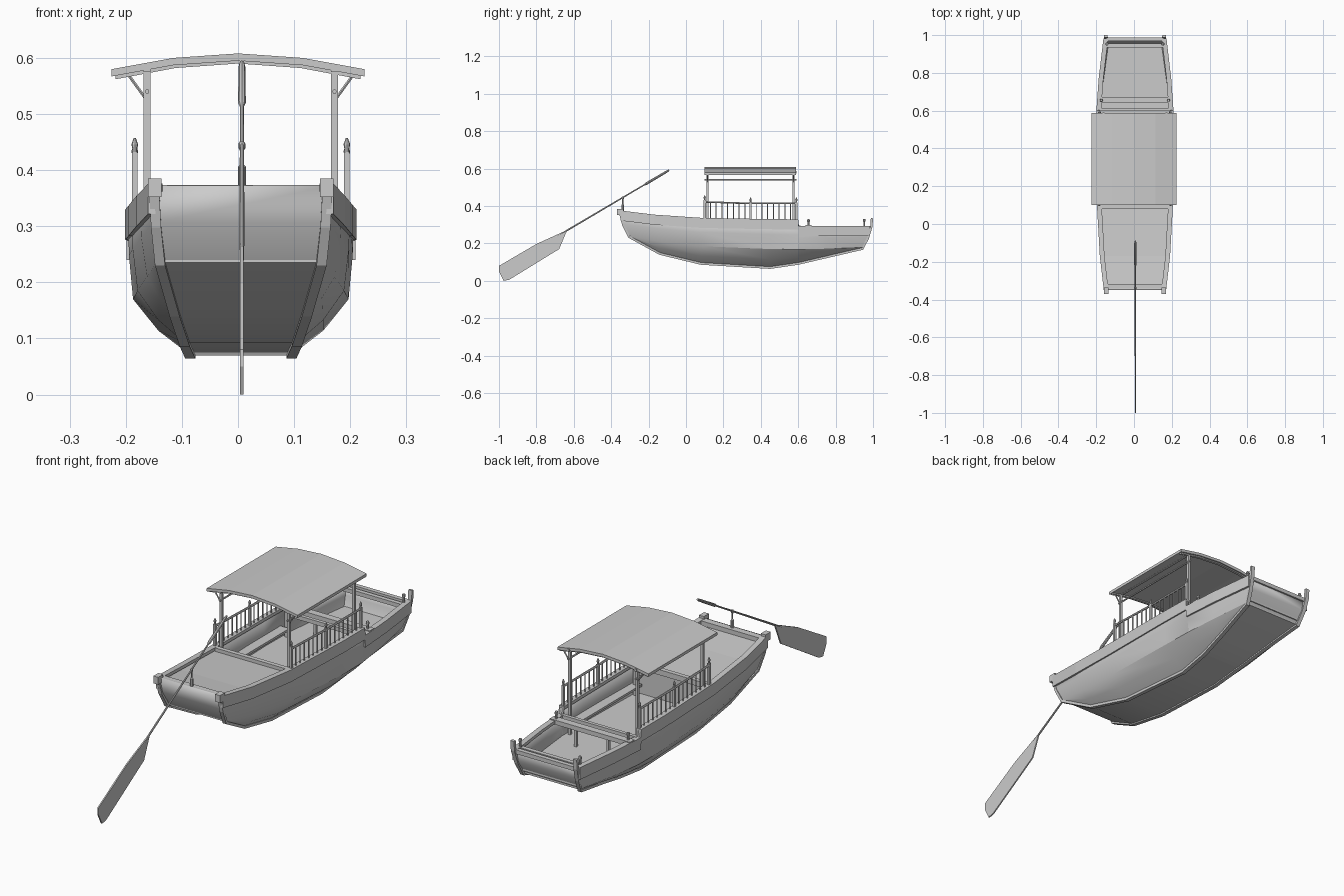
import bpy, bmesh
from mathutils import Vector

if "Cube" in bpy.data.objects:
    bpy.data.objects.remove(bpy.data.objects["Cube"])

CX = 0.005  # centre line of the boat


def mesh(name, verts, faces, smooth=False):
    me = bpy.data.meshes.new(name)
    me.from_pydata([tuple(v) for v in verts], [], faces)
    bm = bmesh.new()
    bm.from_mesh(me)
    bmesh.ops.recalc_face_normals(bm, faces=bm.faces)
    bm.to_mesh(me)
    bm.free()
    ob = bpy.data.objects.new(name, me)
    bpy.context.collection.objects.link(ob)
    if smooth:
        bpy.ops.object.select_all(action='DESELECT')
        ob.select_set(True)
        bpy.context.view_layer.objects.active = ob
        bpy.ops.object.shade_smooth_by_angle(angle=0.5)
    return ob


def loft(name, rings, smooth=False):
    n = len(rings[0])
    verts = [v for r in rings for v in r]
    faces = [(i*n+j, i*n+(j+1) % n, (i+1)*n+(j+1) % n, (i+1)*n+j)
             for i in range(len(rings)-1) for j in range(n)]
    faces += [tuple(range(n)), tuple(range(len(verts)-n, len(verts)))]
    return mesh(name, verts, faces, smooth)


def box(name, x0, x1, y0, y1, z0, z1):
    return loft(name, [[(x0, y, z0), (x1, y, z0), (x1, y, z1), (x0, y, z1)] for y in (y0, y1)])


def turned(name, p, q, profile, sides=8):
    """Round rod from p to q; profile is (fraction, radius) pairs."""
    p, q = Vector(p), Vector(q)
    rot = (q-p).to_track_quat('Z', 'Y')
    rings = []
    for t, r in profile:
        c = p.lerp(q, t)
        rings.append([c + rot @ (Vector((r, 0, 0)))if k == 0 else
                      c + rot @ (Vector((r, 0, 0)).copy().xyz @ turn(k, sides)) for k in range(sides)])
    return loft(name, rings, True)


def turn(k, n):
    from mathutils import Matrix
    return Matrix.Rotation(6.2831853*k/n, 3, 'Z')


def rod(name, p, q, r, sides=6):
    return turned(name, p, q, [(0, r), (1, r)], sides)


# Hull stations: y, bottom half width, z, chine half width, z, top half width, z, top y
S = [(-.30, .14, .235, .148, .24, .16, .372, -.35),
     (-.14, .118, .145, .167, .21, .181, .350, -.17),
     (.08, .10, .092, .184, .185, .195, .333, .08),
     (.45, .09, .07, .192, .170, .201, .326, .45),
     (.60, .097, .092, .189, .168, .199, .325, .60),
     (.602, .097, .092, .189, .168, .199, .29, .602),
     (.75, .114, .127, .174, .172, .187, .29, .77),
     (.945, .14, .174, .146, .181, .162, .29, .982)]

# Hull shell, open at the top
verts, faces = [], []
for i, (y, b, zb, c, zc, t, zt, yt) in enumerate(S):
    end = -.012 if i == 0 else .012 if i == len(S)-1 else 0
    half = [(t, yt, zt), (c*.4+t*.6+.002, (y+yt)/2+end, (zc+zt)/2), (c, y, zc),
            ((b+c)/2+(c-b)*.06, y, (zb+zc)/2-(zc-zb)*.06), (b, y, zb)]
    verts += [(CX+x, yy, z) for x, yy, z in half] + [(CX-x, yy, z) for x, yy, z in half[::-1]]
for i in range(len(S)-1):
    faces += [(i*10+j, i*10+j+1, i*10+j+11, i*10+j+10) for j in range(9)]
for o in (0, 10*(len(S)-1)):
    faces += [(o+j, o+j+1, o+8-j, o+9-j) for j in range(4)]
hull = mesh("hull", verts, faces, True)
sol = hull.modifiers.new("thickness", 'SOLIDIFY')
sol.thickness, sol.offset = .010, -1

# Bottom edge runners that climb both ends and finish as end posts
path = ([(-.355, .375, .155), (-.336, .30, .151), (-.304, .235, .144)]
        + [(s[0], s[2], s[1]) for k, s in enumerate(S[1:-1]) if k != 4]
        + [(.945, .172, .142), (.973, .23, .150), (.991, .29, .155), (.994, .335, .155)])

for s, side in ((-1, "left"), (1, "right")):
    rings = []
    for i, (y, z, h) in enumerate(path):
        a, b = path[max(i-1, 0)], path[min(i+1, len(path)-1)]
        d = Vector((0, b[0]-a[0], b[1]-a[1])).normalized()
        n = Vector((0, d.z, -d.y))*.006
        c = Vector((CX+s*h, y, z))
        w = Vector((.009, 0, 0))
        rings.append([c-w-n, c+w-n, c+w+n, c-w+n])
    loft(side+"_runner", rings)

    # Sheer strake and gunwale cap
    loft(side+"_strake", [[(CX+s*(t-.003), yt, zt), (CX+s*(t+.005), yt, zt),
                           (CX+s*(t+.005), yt, zt-.05), (CX+s*(t-.008), yt, zt-.05)]
                          for *_, t, zt, yt in S])
    loft(side+"_gunwale", [[(CX+s*(t-.02), yt, zt-.010), (CX+s*(t+.005), yt, zt-.010),
                            (CX+s*(t+.005), yt, zt+.004), (CX+s*(t-.02), yt, zt+.004)]
                           for *_, t, zt, yt in S])
    x = CX+s*.153
    box(side+"_bow_block", x-.012, x+.012, -.37, -.335, .352, .385)

    # Mooring pegs
    for px, py in ((.178, .655), (.148, .953)):
        turned(side+"_peg", (CX+s*px, py, .285), (CX+s*px, py, .33),
               [(0, .005), (.7, .005), (.75, .008), (1, .006)])

    # Canopy posts, braces and long rod
    xp = CX+s*.167
    for y in (.115, .575):
        box(side+"_canopy_post", xp-.006, xp+.006, y-.006, y+.006, .2, .585)
        rod(side+"_brace", (xp+s*.003, y, .528), (xp+s*.032, y, .568), .003)
    rod(side+"_canopy_rod", (xp, .10, .54), (xp, .59, .54), .004)
    box(side+"_roof_bearer", xp-.006, xp+.006, .10, .59, .575, .587)

    # Railing
    xr = CX+s*.189
    for y, top in ((.10, .457), (.345, .445), (.59, .445)):
        box(side+"_rail_post", xr-.005, xr+.005, y-.006, y+.006, .32, top-.025)
        turned(side+"_rail_finial", (xr, y, top-.028), (xr, y, top),
               [(0, .005), (.25, .004), (.6, .006), (1, .002)])
    rod(side+"_handrail", (xr, .10, .422), (xr, .345, .414), .005)
    rod(side+"_handrail", (xr, .345, .414), (xr, .59, .414), .005)
    for i in range(1, 16):
        if i != 8:
            y = .10+i*.49/16
            rod(side+"_baluster", (xr, y, .325), (xr, y, .415), .003)

    # Side bench and beam leg
    xb = CX+s*.165
    box(side+"_bench", xb-.022, xb+.022, .10, .56, .238, .248)
    box(side+"_beam_leg", CX+s*.08-.006, CX+s*.08+.006, .65, .662, .2, .29)

# Inside floor
loft("cabin_floor", [[(CX-h, y, .19), (CX+h, y, .19), (CX+h, y, .2), (CX-h, y, .2)]
                     for y, h in ((.08, .18), (.45, .187), (.6, .184), (.75, .168), (.955, .14))])
# Raised front deck
loft("front_deck", [[(CX-h, y, z-.01), (CX+h, y, z-.01), (CX+h, y, z), (CX-h, y, z)]
                    for y, h, z in ((-.34, .15, .353), (-.17, .172, .335), (.09, .188, .32))])
box("bulkhead", CX-.182, CX+.182, .082, .092, .19, .318)

# Cross beams
box("bow_beam", CX-.15, CX+.15, -.345, -.318, .352, .372)
box("deck_beam", CX-.19, CX+.19, .08, .10, .312, .336)
box("stern_beam", CX-.199, CX+.199, .64, .672, .278, .298)
box("sill_beam", CX-.187, CX+.187, .597, .613, .278, .296)
box("stern_rail", CX-.15, CX+.15, .935, .955, .272, .290)
box("stern_cap", CX-.15, CX+.15, .968, .988, .275, .293)

# Curved canopy roof
arch = [(-.225, .580), (-.115, .600), (0, .608), (.115, .600), (.225, .580)]
loft("canopy_roof", [[(x, y, z) for x, z in arch] + [(x, y, z-.013) for x, z in arch[::-1]]
                     for y in (.10, .588)])
for y in (.115, .575):
    loft("roof_rib", [[(x*.97, yy, z-.010) for x, z in arch] + [(x*.97, yy, z-.018) for x, z in arch[::-1]]
                      for yy in (y-.006, y+.006)])

# Sculling oar with its stand
XO = .007
turned("oar_shaft", (XO, -.09, .592), (XO, -.70, .232),
       [(0, .004), (.02, .006), (.2, .007), (.22, .0035), (.88, .0045), (1, .003)])
blade = [(-.635, .272), (-.80, .197), (-1.0, .08), (-1.0, .05), (-.975, .0), (-.945, .006), (-.678, .17)]
loft("oar_blade", [[(x, y, z) for y, z in blade] for x in (XO-.003, XO+.003)])
turned("oar_stand", (XO, -.338, .36), (XO, -.338, .452),
       [(0, .007), (.5, .007), (.55, .003), (.8, .003), (.86, .006), (.95, .006), (1, .003)])
